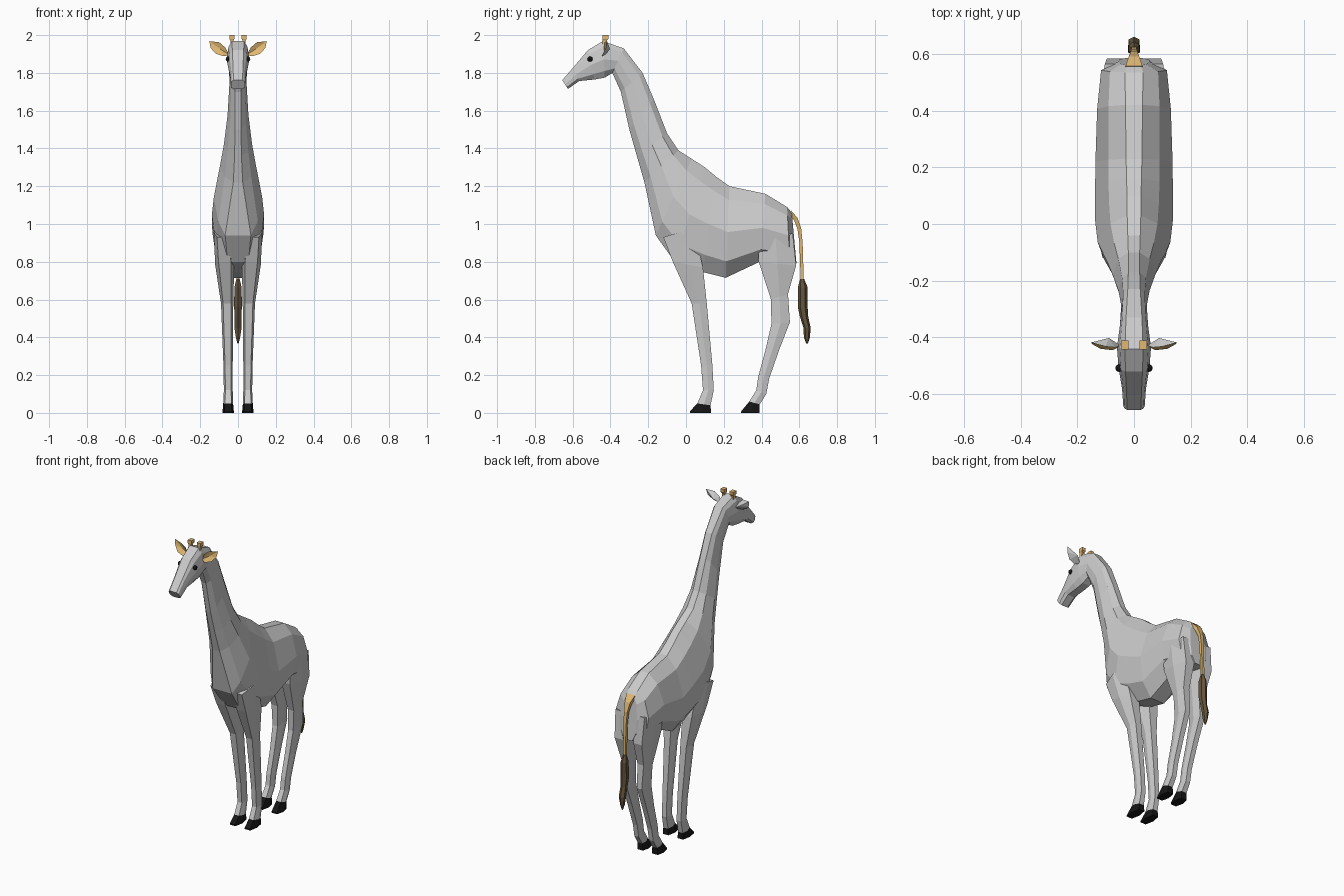
import bpy, bmesh, math
from mathutils import Vector


def material(name, rgb):
    m = bpy.data.materials.new(name)
    m.diffuse_color = (*rgb, 1)
    return m


GREY = material("grey hide", (0.6, 0.6, 0.6))
TAN = material("tan", (0.75, 0.48, 0.17))
BROWN = material("dark brown hair", (0.13, 0.09, 0.045))
BLACK = material("black", (0.008, 0.008, 0.008))


def finish(name, bm, mats):
    bmesh.ops.recalc_face_normals(bm, faces=bm.faces)
    me = bpy.data.meshes.new(name)
    bm.to_mesh(me)
    bm.free()
    for m in mats:
        me.materials.append(m)
    ob = bpy.data.objects.new(name, me)
    bpy.context.collection.objects.link(ob)
    return ob


def loft(name, rings, mats):
    """Skin a list of equal-length point rings and cap both ends."""
    bm = bmesh.new()
    vs = [[bm.verts.new(p) for p in r] for r in rings]
    n = len(vs[0])
    for a, b in zip(vs, vs[1:]):
        for i in range(n):
            j = (i + 1) % n
            bm.faces.new((a[i], a[j], b[j], b[i]))
    bm.faces.new(vs[0])
    bm.faces.new(vs[-1])
    return finish(name, bm, mats)


def flip(rings, s):
    return [[(s * x, y, z) for x, y, z in r] for r in rings]


SIDES = ((1, "right"), (-1, "left"))

# Head, neck and trunk: top y,z, bottom y,z, then half widths
# at the ridge, shoulder, widest line, lower flank and underside
stations = [
    (-0.655, 1.762, -0.625, 1.715, .024, .034, .038, .036, .022),
    (-0.60, 1.825, -0.565, 1.757, .026, .036, .042, .040, .024),
    (-0.52, 1.92, -0.485, 1.765, .030, .046, .055, .045, .025),
    (-0.44, 1.968, -0.43, 1.775, .032, .050, .060, .048, .025),
    (-0.33, 1.93, -0.39, 1.80, .028, .042, .050, .042, .020),
    (-0.23, 1.80, -0.345, 1.70, .022, .038, .045, .036, .016),
    (-0.17, 1.66, -0.30, 1.50, .020, .042, .055, .042, .016),
    (-0.10, 1.48, -0.26, 1.36, .020, .055, .075, .055, .018),
    (-0.04, 1.39, -0.22, 1.22, .022, .070, .096, .070, .025),
    (0.03, 1.345, -0.16, 0.94, .024, .083, .128, .105, .068),
    (0.10, 1.30, -0.06, 0.80, .025, .088, .138, .118, .055),
    (0.16, 1.25, 0.09, 0.745, .026, .090, .137, .116, .050),
    (0.23, 1.20, 0.21, 0.715, .028, .090, .136, .114, .050),
    (0.42, 1.16, 0.39, 0.80, .030, .090, .130, .112, .045),
    (0.535, 1.09, 0.55, 0.79, .032, .085, .116, .100, .040),
    (0.56, 1.06, 0.585, 0.79, .025, .045, .055, .050, .030),
]
heights = (0, .15, .50, .82, 1)
rings = []
for yt, zt, yb, zb, *w in stations:
    side = [(h, yt + (yb - yt) * t, zt + (zb - zt) * t) for h, t in zip(w, heights)]
    rings.append(side + [(-x, y, z) for x, y, z in reversed(side)])
loft("body_neck_head", rings, [GREY])


# Legs: front y,z, back y,z, inner x, outer x
def leg_rings(rows):
    out = []
    for yf, zf, yb, zb, xi, xo in rows:
        c, h = (xi + xo) / 2, (xo - xi) / 2
        ym, zm = (yf + yb) / 2, (zf + zb) / 2
        out.append([(c - .65 * h, yf, zf), (c + .65 * h, yf, zf), (c + h, ym, zm),
                    (c + .65 * h, yb, zb), (c - .65 * h, yb, zb), (c - h, ym, zm)])
    return out


legs = {
    "front": [(-0.12, 0.93, 0.04, 0.98, .03, .128), (-0.07, 0.80, 0.09, 0.77, .02, .121),
              (0.03, 0.58, 0.11, 0.58, .025, .09), (0.08, 0.25, 0.14, 0.25, .028, .077),
              (0.09, 0.12, 0.147, 0.12, .028, .075), (0.06, 0.05, 0.13, 0.04, .026, .078)],
    "hind": [(0.38, 0.92, 0.565, 0.95, .03, .118), (0.385, 0.80, 0.583, 0.78, .02, .112),
             (0.45, 0.60, 0.54, 0.63, .025, .09), (0.452, 0.47, 0.55, 0.48, .028, .082),
             (0.42, 0.33, 0.492, 0.33, .028, .077), (0.382, 0.19, 0.44, 0.18, .028, .075),
             (0.372, 0.12, 0.425, 0.10, .028, .075), (0.335, 0.06, 0.39, 0.045, .026, .078)],
}
hooves = {
    "front": [(0.06, 0.05, 0.13, 0.04, .026, .078), (0.02, 0.008, 0.132, 0.006, .022, .082),
              (0.02, 0, 0.132, 0, .022, .082)],
    "hind": [(0.335, 0.06, 0.39, 0.045, .026, .078), (0.292, 0.008, 0.388, 0.006, .022, .082),
             (0.292, 0, 0.388, 0, .022, .082)],
}
for s, label in SIDES:
    for k in legs:
        loft(f"{k}_leg_{label}", flip(leg_rings(legs[k]), s), [GREY])
        loft(f"{k}_hoof_{label}", flip(leg_rings(hooves[k]), s), [BLACK])

# Ears: cupped leaf, tan on the forward faces and grey behind
outline = [(.045, -.43, 1.895), (.068, -.435, 1.935), (.10, -.432, 1.962), (.152, -.418, 1.968),
           (.145, -.425, 1.932), (.118, -.440, 1.902), (.075, -.445, 1.888)]
for s, label in SIDES:
    bm = bmesh.new()
    rim = [bm.verts.new((s * x, y, z)) for x, y, z in outline]
    cup = bm.verts.new((s * .092, -.424, 1.925))
    back = bm.verts.new((s * .088, -.402, 1.925))
    for i, a in enumerate(rim):
        b = rim[(i + 1) % len(rim)]
        bm.faces.new((a, b, cup)).material_index = 1
        bm.faces.new((b, a, back)).material_index = 0
    finish(f"ear_{label}", bm, [GREY, TAN])

# Horns: short tapered posts with a wider knob
for s, label in SIDES:
    post = []
    for z, r, y in ((1.93, .009, -.435), (1.972, .009, -.43), (1.98, .013, -.427), (2.0, .013, -.427)):
        post.append([(.032 + dx * r, y + dy * r * 1.2, z) for dx, dy in ((-1, -1), (1, -1), (1, 1), (-1, 1))])
    loft(f"horn_{label}", flip(post, s), [TAN])

# Eyes
for s, label in SIDES:
    bm = bmesh.new()
    bmesh.ops.create_uvsphere(bm, u_segments=10, v_segments=6, radius=.014)
    bmesh.ops.translate(bm, verts=bm.verts, vec=Vector((s * .052, -.508, 1.873)))
    finish(f"eye_{label}", bm, [BLACK])


# Tail and its hair tuft: centre y,z, half width, half depth, section tilt
def tail_rings(rows, n):
    out = []
    for y, z, w, d, tilt in rows:
        ring = []
        for i in range(n):
            a = 2 * math.pi * (i + .5) / n
            v = d * math.sin(a)
            ring.append((w * math.cos(a), y + v * math.cos(tilt), z + v * math.sin(tilt)))
        out.append(ring)
    return out


loft("tail", tail_rings([(.553, 1.062, .042, .014, 1.2), (.582, 1.025, .026, .016, .7),
                         (.600, .975, .016, .014, .2), (.609, .90, .013, .012, 0),
                         (.612, .80, .012, .012, 0), (.616, .69, .012, .011, 0)], 4), [TAN])
loft("tail_tuft", tail_rings([(.615, .71, .010, .010, 0), (.618, .665, .022, .026, 0),
                              (.618, .56, .024, .026, 0), (.625, .51, .020, .022, 0),
                              (.641, .45, .022, .019, 0), (.640, .40, .013, .016, 0),
                              (.641, .368, .004, .005, 0)], 6), [BROWN])
